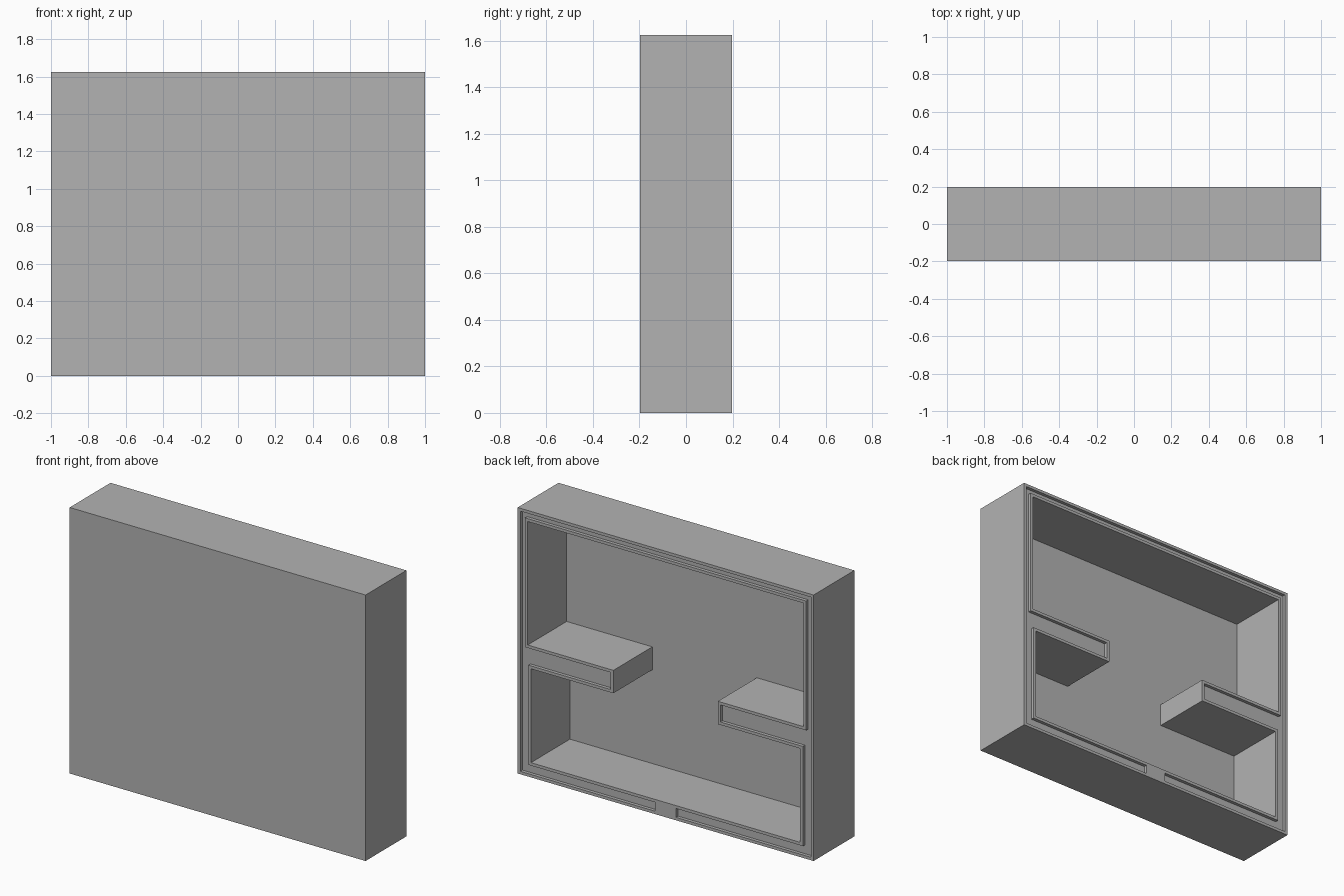
import bpy
import bmesh

cube = bpy.data.objects.get("Cube")
if cube:
    bpy.data.objects.remove(cube, do_unlink=True)

HALF_W, HALF_D, HEIGHT = 1.0, 0.197, 1.625
LIP = 0.018            # thickness of the thin lips and the front panel
GROOVE_DEPTH = 0.02

grey = bpy.data.materials.new("plain grey")
grey.use_nodes = True
colour = (0.45, 0.45, 0.45, 1)
grey.diffuse_color = colour
grey.node_tree.nodes["Principled BSDF"].inputs["Base Color"].default_value = colour


def prism(name, profile, y0, y1):
    """Extrude an x-z outline from y0 to y1."""
    bm = bmesh.new()
    face = bm.faces.new([bm.verts.new((x, y0, z)) for x, z in profile])
    moved = bmesh.ops.extrude_face_region(bm, geom=[face])["geom"]
    verts = [v for v in moved if isinstance(v, bmesh.types.BMVert)]
    bmesh.ops.translate(bm, verts=verts, vec=(0, y1 - y0, 0))
    bmesh.ops.recalc_face_normals(bm, faces=bm.faces)
    mesh = bpy.data.meshes.new(name)
    bm.to_mesh(mesh)
    bm.free()
    mesh.materials.append(grey)
    obj = bpy.data.objects.new(name, mesh)
    bpy.context.collection.objects.link(obj)
    return obj


def mirrored(half):
    """Close a right-hand path with its mirror image."""
    return half + [(-x, z) for x, z in reversed(half)]


def opening(grow):
    """Half outline of the opening around the shelf, grown outward."""
    return [(0.91 + grow, 0.09 - grow), (0.91 + grow, 0.663 + grow),
            (0.353 - grow * -1, 0.663 + grow), (0.353 + grow, 0.803 - grow),
            (0.932 + grow, 0.803 - grow), (0.932 + grow, 1.557 + grow)]


def cut(body, cutter):
    mod = body.modifiers.new(cutter.name, 'BOOLEAN')
    mod.operation = 'DIFFERENCE'
    mod.solver = 'EXACT'
    mod.object = cutter
    cutter.hide_render = True
    bpy.context.view_layer.objects.active = body
    bpy.ops.object.modifier_apply(modifier=mod.name)
    bpy.data.objects.remove(cutter, do_unlink=True)


# Solid case block
case = prism("open_backed_case",
             mirrored([(HALF_W, 0), (HALF_W, HEIGHT)]), -HALF_D, HALF_D)

# Deep compartment that leaves the two side shelves standing
cut(case, prism("compartment_cutter", mirrored(opening(0)),
                LIP - HALF_D, HALF_D + 0.1))

# Shallow rim groove between the lips, broken by a bridge at the bottom centre
bridge = 0.07
outer = mirrored([(bridge, LIP), (HALF_W - LIP, LIP),
                  (HALF_W - LIP, HEIGHT - LIP)])
inner = mirrored([(bridge, 0.09 - LIP)] + opening(LIP))
cut(case, prism("groove_cutter", outer + inner[::-1],
                HALF_D - GROOVE_DEPTH, HALF_D + 0.1))
